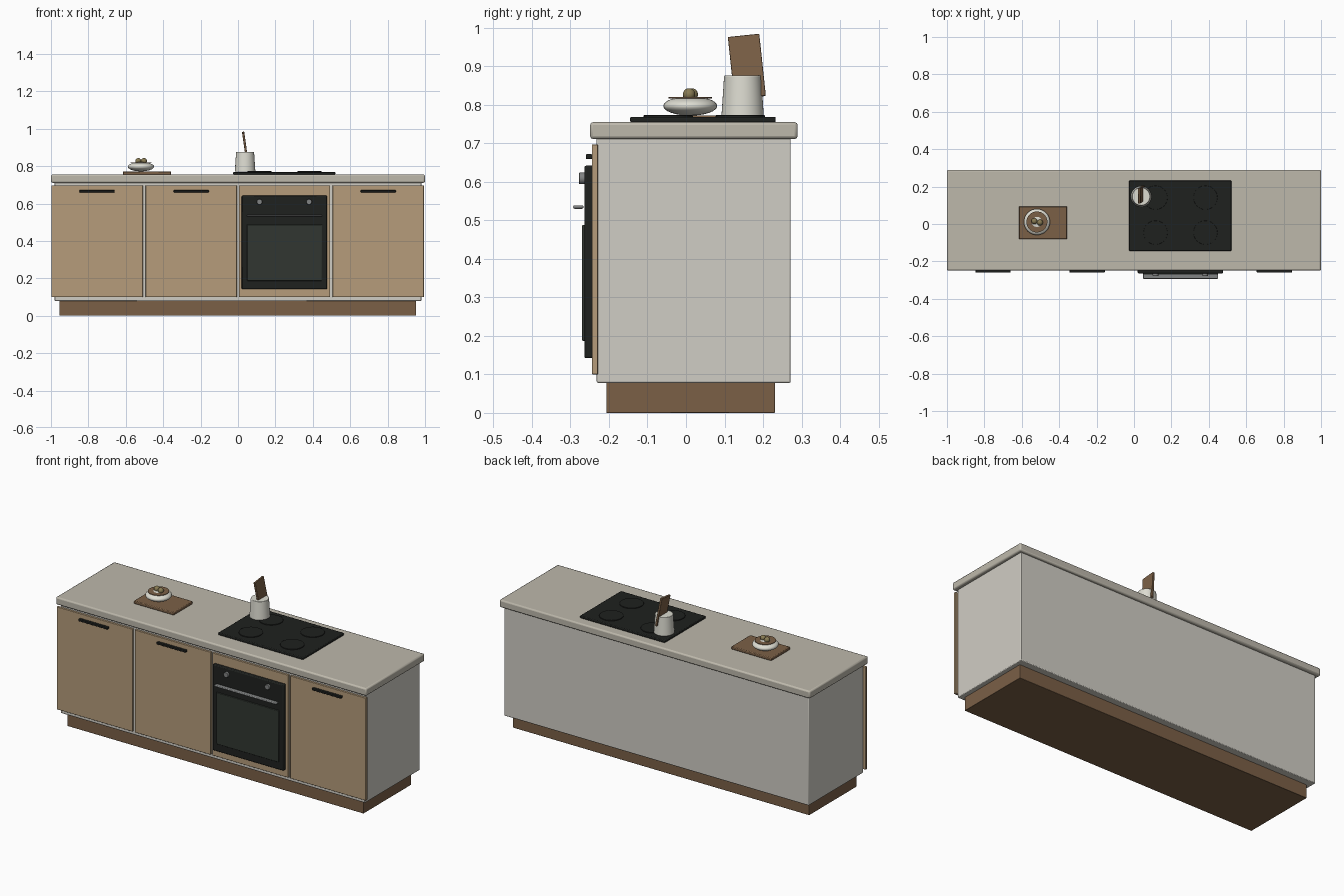
import bpy, math
from mathutils import Vector

if "Cube" in bpy.data.objects:
    bpy.data.objects.remove(bpy.data.objects["Cube"])


def material(name, r, g, b):
    # picture colour (0-255) to linear diffuse colour
    m = bpy.data.materials.new(name)
    m.diffuse_color = tuple((c / 255) ** 2.2 for c in (r, g, b)) + (1,)
    m.use_nodes = True
    m.node_tree.nodes["Principled BSDF"].inputs["Base Color"].default_value = m.diffuse_color
    return m


STONE = material("stone", 188, 183, 170)
PAINT = material("paint", 207, 204, 195)
OAK = material("oak", 180, 155, 122)
WALNUT = material("walnut", 122, 96, 72)
BLACK = material("black", 36, 38, 36)
GLASS = material("glass", 52, 57, 52)
STEEL = material("steel", 128, 130, 130)
CERAMIC = material("ceramic", 220, 219, 208)
OLIVE = material("olive", 135, 122, 84)


def finish(ob, name, mat, bevel=0, segments=2):
    ob.name = name
    ob.data.materials.append(mat)
    if bevel:
        mod = ob.modifiers.new("bevel", "BEVEL")
        mod.width, mod.segments = bevel, segments
        mod.limit_method = "ANGLE"
    bpy.ops.object.shade_smooth_by_angle(angle=math.radians(35))
    return ob


def box(name, x, y, z, mat, bevel=0, rot=(0, 0, 0)):
    # x, y, z are (min, max) pairs
    lo, hi = Vector((x[0], y[0], z[0])), Vector((x[1], y[1], z[1]))
    bpy.ops.mesh.primitive_cube_add(size=1, location=(lo + hi) / 2)
    ob = bpy.context.object
    ob.scale = hi - lo
    bpy.ops.object.transform_apply(location=False, rotation=False, scale=True)
    ob.rotation_euler = rot
    return finish(ob, name, mat, bevel)


def cone(name, loc, r1, r2, depth, mat, bevel=0, rot=(0, 0, 0)):
    bpy.ops.mesh.primitive_cone_add(vertices=40, radius1=r1, radius2=r2, depth=depth,
                                    location=loc, rotation=rot)
    return finish(bpy.context.object, name, mat, bevel)


def ball(name, loc, radii, mat):
    bpy.ops.mesh.primitive_uv_sphere_add(segments=32, ring_count=16, radius=1, location=loc)
    ob = bpy.context.object
    ob.scale = radii
    bpy.ops.object.transform_apply(location=False, rotation=False, scale=True)
    return finish(ob, name, mat)


# Base, carcass and worktop
box("plinth", (-0.955, 0.953), (-0.207, 0.231), (0, 0.08), WALNUT, 0.002)
box("carcass", (-0.98, 0.98), (-0.232, 0.272), (0.078, 0.715), PAINT, 0.004)
box("worktop", (-1, 1), (-0.249, 0.29), (0.711, 0.755), STONE, 0.008)

# Four fronts, three with bar handles
for i, cx in enumerate((-0.753, -0.25, 0.249, 0.75)):
    box(f"door_{i + 1}", (cx - 0.244, cx + 0.244), (-0.244, -0.229), (0.1, 0.697), OAK, 0.002)
    if i != 2:
        box(f"door_handle_{i + 1}", (cx - 0.094, cx + 0.094), (-0.26, -0.243),
            (0.659, 0.672), BLACK, 0.003)

# Oven
box("oven_front", (0.02, 0.477), (-0.264, -0.24), (0.142, 0.642), BLACK, 0.005)
box("oven_window", (0.048, 0.45), (-0.27, -0.262), (0.187, 0.488), GLASS, 0.003)
box("oven_handle", (0.048, 0.45), (-0.293, -0.266), (0.53, 0.539), STEEL, 0.004)
for i, x in enumerate((0.115, 0.38)):
    cone(f"oven_knob_{i + 1}", (x, -0.27, 0.609), 0.015, 0.015, 0.016, STEEL, 0.002,
         (math.pi / 2, 0, 0))

# Hob with four ring burners
box("hob", (-0.026, 0.52), (-0.145, 0.233), (0.754, 0.769), BLACK, 0.004)
for i, (x, y) in enumerate([(a, b) for a in (0.115, 0.382) for b in (-0.046, 0.141)]):
    cone(f"burner_{i + 1}", (x, y, 0.7705), 0.064, 0.064, 0.005, BLACK, 0.001)

# Chopping board with a bowl of fruit
box("chopping_board", (-0.615, -0.358), (-0.08, 0.094), (0.754, 0.772), WALNUT, 0.004)
ball("bowl", (-0.519, 0.011, 0.797), (0.07, 0.07, 0.025), CERAMIC)
cone("bowl_rim", (-0.519, 0.011, 0.8185), 0.056, 0.056, 0.003, WALNUT)
for i, (x, y) in enumerate(((-0.533, 0.015), (-0.503, 0.008))):
    ball(f"fruit_{i + 1}", (x, y, 0.827), (0.016, 0.016, 0.016), OLIVE)

# Utensil pot with a leaning wooden paddle
cone("utensil_pot", (0.038, 0.147, 0.823), 0.055, 0.048, 0.106, CERAMIC, 0.002)
box("paddle", (0.033, 0.045), (0.117, 0.199), (0.818, 0.981), WALNUT, 0.002,
    (math.radians(6), math.radians(-8), 0))
